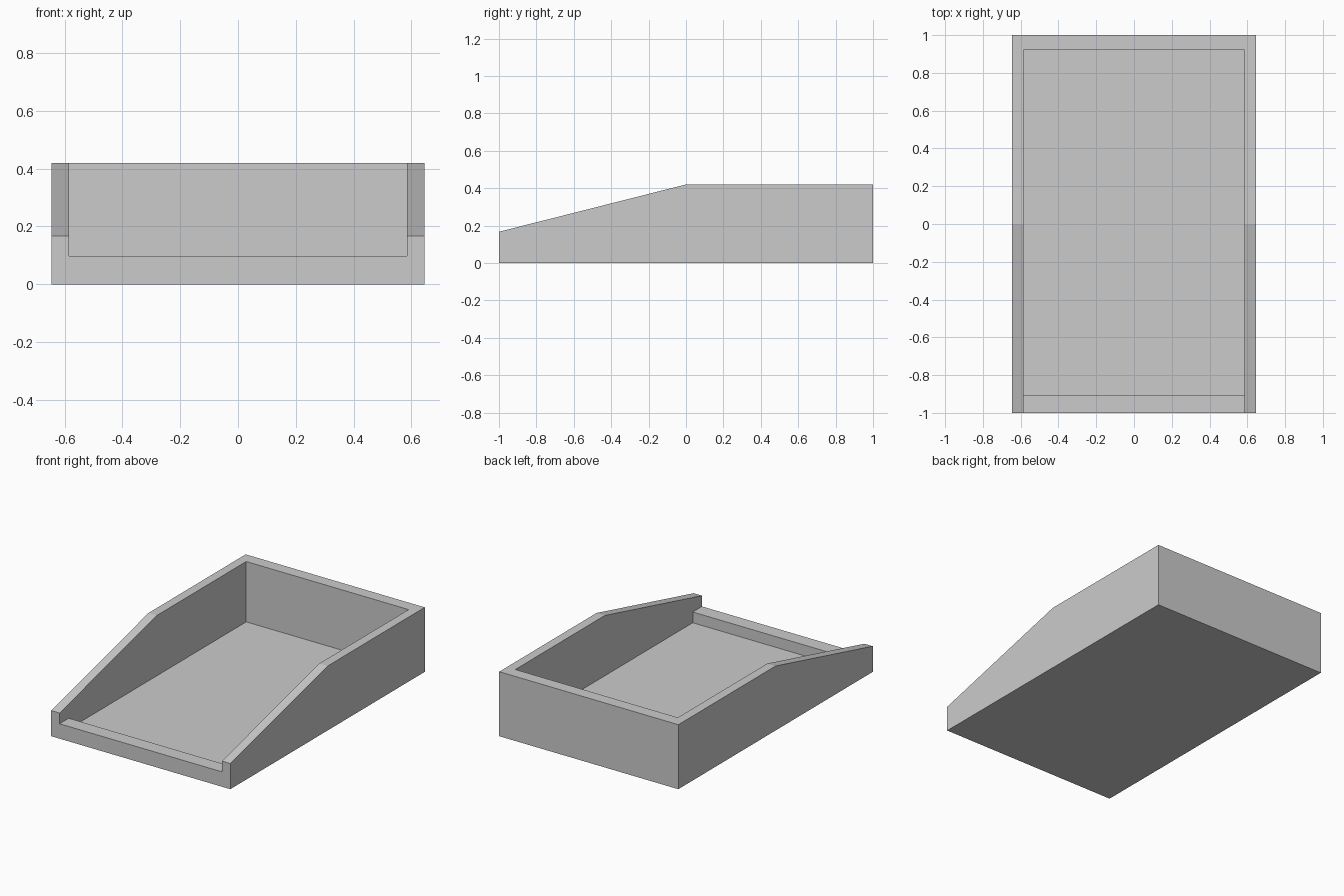
import bpy, bmesh

if "Cube" in bpy.data.objects:
    bpy.data.objects.remove(bpy.data.objects["Cube"])


def extrude_profile(name, profile, half_width):
    """Extrude a closed (y, z) side profile symmetrically along x."""
    bm = bmesh.new()
    face = bm.faces.new([bm.verts.new((-half_width, y, z)) for y, z in profile])
    ext = bmesh.ops.extrude_face_region(bm, geom=[face])
    moved = [g for g in ext["geom"] if isinstance(g, bmesh.types.BMVert)]
    bmesh.ops.translate(bm, verts=moved, vec=(2 * half_width, 0, 0))
    bmesh.ops.recalc_face_normals(bm, faces=bm.faces)
    mesh = bpy.data.meshes.new(name)
    bm.to_mesh(mesh)
    bm.free()
    obj = bpy.data.objects.new(name, mesh)
    bpy.context.collection.objects.link(obj)
    return obj


# Tray body: sides slope down from the middle to the front
tray = extrude_profile("tray", [(-1, 0), (1, 0), (1, 0.42), (0, 0.42), (-1, 0.167)], 0.645)

# Cavity: floor, back wall and low front lip, open at the front and top
cavity = extrude_profile("cavity_cutter", [
    (-1.1, 0.097), (-0.905, 0.097), (-0.905, 0.027),
    (0.92, 0.027), (0.92, 0.6), (-1.1, 0.6)], 0.585)
cavity.hide_render = True

# Hollow out the tray
cut = tray.modifiers.new("hollow", "BOOLEAN")
cut.operation = "DIFFERENCE"
cut.solver = "EXACT"
cut.object = cavity
bpy.context.view_layer.objects.active = tray
tray.select_set(True)
bpy.ops.object.modifier_apply(modifier=cut.name)
bpy.data.objects.remove(cavity)
